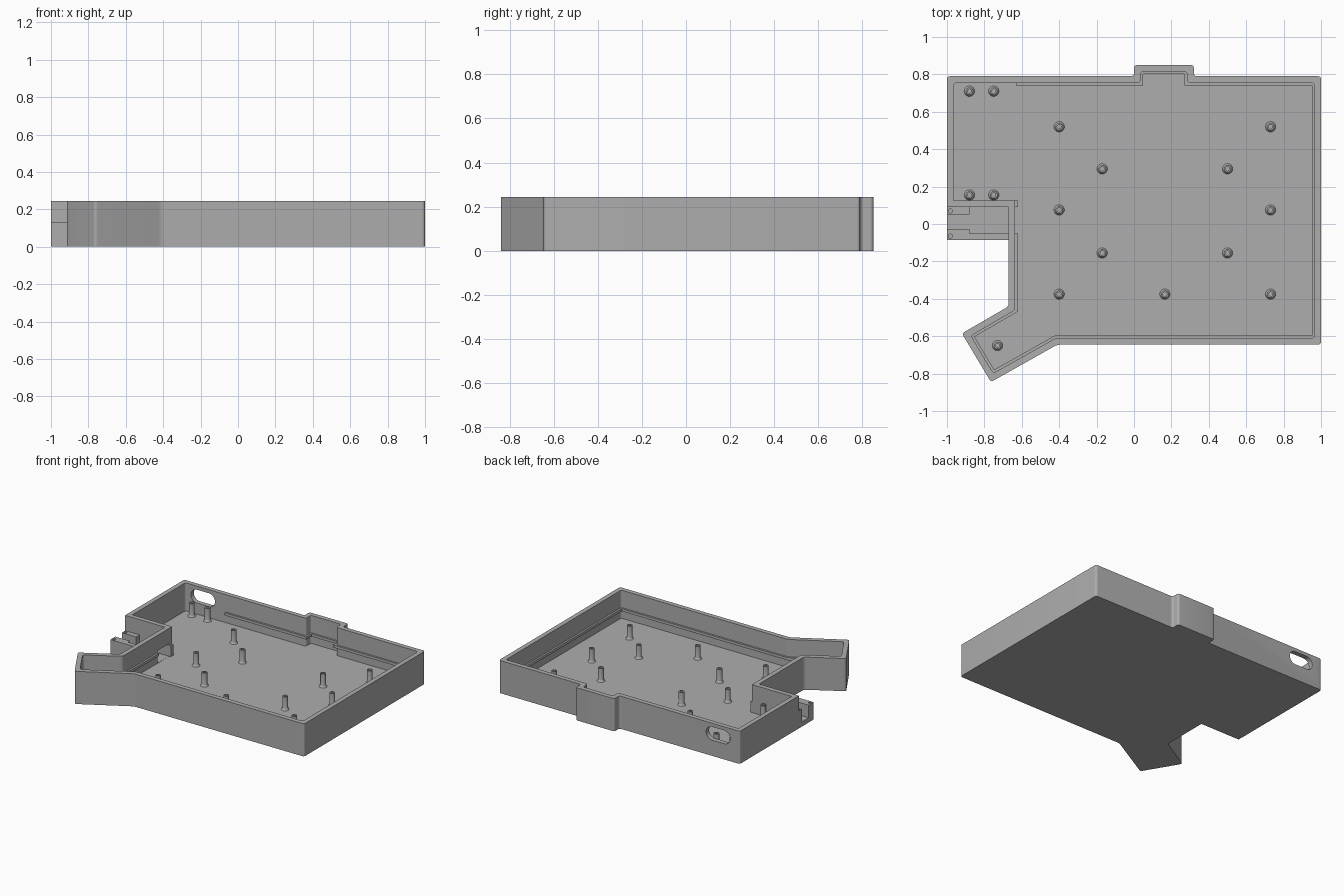
import bpy, bmesh, math
from mathutils import Vector

if "Cube" in bpy.data.objects:
    bpy.data.objects.remove(bpy.data.objects["Cube"], do_unlink=True)

HEIGHT, FLOOR, WALL = 0.245, 0.035, 0.035

grey = bpy.data.materials.new("plain grey")
grey.use_nodes = True
grey.diffuse_color = (0.42, 0.42, 0.42, 1)
grey.node_tree.nodes["Principled BSDF"].inputs["Base Color"].default_value = grey.diffuse_color


def finish(name, bm, smooth=True):
    bmesh.ops.recalc_face_normals(bm, faces=bm.faces)
    mesh = bpy.data.meshes.new(name)
    bm.to_mesh(mesh)
    bm.free()
    mesh.materials.append(grey)
    ob = bpy.data.objects.new(name, mesh)
    bpy.context.collection.objects.link(ob)
    if smooth:
        shade(ob)
    return ob


def shade(ob):
    bpy.ops.object.select_all(action="DESELECT")
    ob.select_set(True)
    bpy.context.view_layer.objects.active = ob
    bpy.ops.object.shade_smooth_by_angle(angle=math.radians(30))


def inset(points, d):
    """Mitred inward offset of a clockwise outline."""
    out = []
    for i, p in enumerate(points):
        a = (p - points[i - 1]).normalized()
        b = (points[(i + 1) % len(points)] - p).normalized()
        na, nb = Vector((a.y, -a.x)), Vector((b.y, -b.x))
        out.append(p + (na + nb) * d / (1 + na.dot(nb)))
    return out


def rounded(points, radii, steps=5):
    out = []
    for i, p in enumerate(points):
        a = p + (points[i - 1] - p).normalized() * radii[i]
        b = p + (points[(i + 1) % len(points)] - p).normalized() * radii[i]
        for k in range(steps + 1):
            t = k / steps
            out.append(a * (1 - t) ** 2 + p * 2 * t * (1 - t) + b * t * t)
    return out


def ring(bm, points, z):
    return [bm.verts.new((p.x, p.y, z)) for p in points]


def bridge(bm, a, b):
    for i in range(len(a)):
        bm.faces.new((a[i - 1], a[i], b[i], b[i - 1]))


def prism(name, points, z0, z1):
    bm = bmesh.new()
    low, high = ring(bm, points, z0), ring(bm, points, z1)
    bridge(bm, low, high)
    bm.faces.new(low)
    bm.faces.new(high)
    return finish(name, bm, False)


def box(name, x0, x1, y0, y1, z0, z1):
    return prism(name, [Vector(p) for p in ((x0, y0), (x0, y1), (x1, y1), (x1, y0))], z0, z1)


def cut(target, cutter):
    mod = target.modifiers.new("cut", "BOOLEAN")
    mod.operation, mod.solver, mod.object = "DIFFERENCE", "EXACT", cutter
    cutter.hide_render = True
    bpy.context.view_layer.objects.active = target
    bpy.ops.object.modifier_apply(modifier=mod.name)
    bpy.data.objects.remove(cutter, do_unlink=True)


# Tray shell: outer wall, rim, inner wall and floor from one outline
outline = [Vector(p) for p in (
    (-1, .79), (0, .79), (0, .85), (.32, .85), (.32, .79), (1, .79), (1, -.645),
    (-.41, -.645), (-.765, -.845), (-.92, -.585), (-.67, -.44), (-.67, .09), (-1, .09))]
radii = [.018] * 11 + [.001] * 2
inner_outline = inset(outline, WALL)
bm = bmesh.new()
outer, inner = rounded(outline, radii), rounded(inner_outline, radii)
loops = [ring(bm, outer, 0), ring(bm, outer, HEIGHT),
         ring(bm, inner, HEIGHT), ring(bm, inner, FLOOR)]
for a, b in zip(loops, loops[1:]):
    bridge(bm, a, b)
bm.faces.new(loops[0])
bm.faces.new(loops[-1])
tray = finish("tray_shell", bm, False)

# Rounded port slot through the back wall
slot = []
for side, cx in ((1, -.77), (-1, -.87)):
    for k in range(13):
        a = math.pi * (k / 12 - .5)
        slot.append((cx + side * .05 * math.cos(a), .168 + side * .05 * math.sin(a)))
bm = bmesh.new()
ends = [[bm.verts.new((x, y, z)) for x, z in slot] for y in (.7, .9)]
bridge(bm, *ends)
for e in ends:
    bm.faces.new(e)
cut(tray, finish("slot_cutter", bm, False))

# Cable opening from the side bracket into the tray
cut(tray, box("opening_cutter", -.72, -.6, -.05, .09, FLOOR + .001, .13))
shade(tray)

# Support rail around the inside of the wall
near, far = inset(outline, WALL - .003), inset(outline, .049)
start, stop = -.63, -.05
strips = []
for loop in (near, far):
    strips.append([Vector((start, loop[0].y))] + loop[1:11] + [Vector((loop[10].x, stop))])
prism("support_rail", strips[0] + strips[1][::-1], .095, .115)
box("rail_end", -.64, -.621, .09, .125, FLOOR, .115)

# Side bracket: floor, front wall and two drilled blocks
box("bracket_floor", -1, -.665, -.085, .095, 0, FLOOR)
box("bracket_wall", -.88, -.665, -.085, -.05, FLOOR - .002, .13)
for name, y0, y1, hole_y in (("front_block", -.085, -.027, -.065), ("back_block", .05, .092, .07)):
    block = box("bracket_" + name, -1, -.88, y0, y1, FLOOR - .002, .13)
    drill = [Vector((-.982 + .011 * math.cos(a), hole_y + .011 * math.sin(a)))
             for a in (k * math.tau / 16 for k in range(16))]
    cut(block, prism("drill_cutter", drill, .06, .2))

# Screw posts: flared foot, shaft and blind hole, turned from a profile
profile = ((.029, FLOOR - .002), (.026, .038), (.022, .043), (.0195, .05), (.0195, .135),
           (.011, .135), (.011, .06), (0, .06))
posts = [(x, y) for x in (-.88, -.75) for y in (.71, .155)]
posts += [(x, y) for x in (-.4, .73) for y in (.52, .075, -.375)]
posts += [(x, y) for x in (-.17, .5) for y in (.295, -.155)]
posts += [(.165, -.375), (-.73, -.65)]
for i, (px, py) in enumerate(posts):
    bm = bmesh.new()
    verts = [bm.verts.new((r, 0, z)) for r, z in profile]
    edges = [bm.edges.new(pair) for pair in zip(verts, verts[1:])]
    bmesh.ops.spin(bm, geom=verts + edges, cent=(0, 0, 0), axis=(0, 0, 1),
                   angle=math.tau, steps=24)
    bmesh.ops.remove_doubles(bm, verts=bm.verts, dist=.0005)
    post = finish(f"screw_post_{i + 1}", bm)
    post.location = (px, py, 0)
